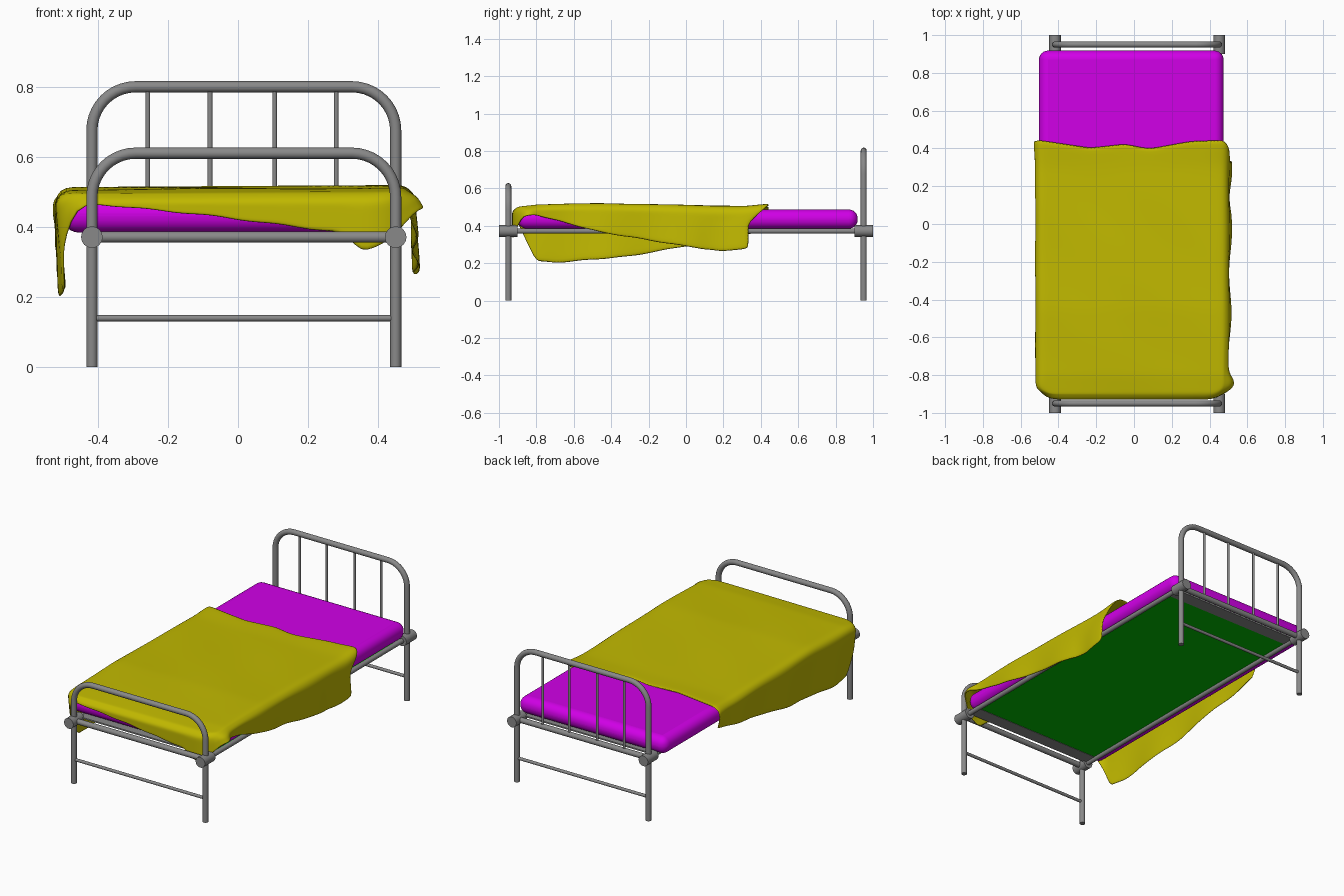
import bpy, bmesh, math
from math import sin, cos, pi, exp
from mathutils import Vector

if "Cube" in bpy.data.objects:
    bpy.data.objects.remove(bpy.data.objects["Cube"])


def material(name, r, g, b):
    m = bpy.data.materials.new(name)
    m.use_nodes = True
    m.diffuse_color = (r, g, b, 1)
    m.node_tree.nodes["Principled BSDF"].inputs["Base Color"].default_value = (r, g, b, 1)
    return m


GREY = material("grey metal", 0.25, 0.25, 0.25)
YELLOW = material("mustard cloth", 0.53, 0.48, 0)
MAGENTA = material("magenta cloth", 0.64, 0, 0.8)
GREEN = material("green base", 0, 0.52, 0)


def activate(ob):
    bpy.ops.object.select_all(action='DESELECT')
    ob.select_set(True)
    bpy.context.view_layer.objects.active = ob


def tube(name, points, radius):
    """Round metal tube along a path."""
    cu = bpy.data.curves.new(name, 'CURVE')
    cu.dimensions = '3D'
    cu.bevel_depth = radius
    cu.bevel_resolution = 6
    cu.use_fill_caps = True
    sp = cu.splines.new('POLY')
    sp.points.add(len(points) - 1)
    for p, co in zip(sp.points, points):
        p.co = (*co, 1)
    ob = bpy.data.objects.new(name, cu)
    bpy.context.collection.objects.link(ob)
    ob.data.materials.append(GREY)
    activate(ob)
    bpy.ops.object.convert(target='MESH')
    bpy.ops.object.shade_smooth_by_angle(angle=math.radians(40))


def box(name, lo, hi, mat):
    lo, hi = Vector(lo), Vector(hi)
    bm = bmesh.new()
    bmesh.ops.create_cube(bm, size=1)
    for v in bm.verts:
        v.co = [(a + b) / 2 + c * (b - a) for a, b, c in zip(lo, hi, v.co)]
    me = bpy.data.meshes.new(name)
    bm.to_mesh(me)
    bm.free()
    me.materials.append(mat)
    ob = bpy.data.objects.new(name, me)
    bpy.context.collection.objects.link(ob)
    return ob


# Frame: two arched ends with clamps and cross rails
LEFT, RIGHT, RAIL_Z, BEND = -0.418, 0.451, 0.372, 0.125


def arch(y, top):
    pts = [(LEFT, y, 0)]
    for cx, start in ((LEFT + BEND, pi), (RIGHT - BEND, pi / 2)):
        for i in range(11):
            a = start - i * pi / 20
            pts.append((cx + BEND * cos(a), y, top - BEND + BEND * sin(a)))
    return pts + [(RIGHT, y, 0)]


for end, y, top in (("foot", -0.95, 0.612), ("head", 0.95, 0.802)):
    tube(end + "_arch", arch(y, top), 0.016)
    tube(end + "_rail", [(LEFT, y, RAIL_Z), (RIGHT, y, RAIL_Z)], 0.016)
    tube(end + "_lower_rail", [(LEFT, y, 0.14), (RIGHT, y, 0.14)], 0.009)
    s = math.copysign(1, y)
    for side, x in (("right", LEFT), ("left", RIGHT)):
        tube(f"{end}_{side}_clamp", [(x, s * 0.9, RAIL_Z), (x, s, RAIL_Z)], 0.031)
    box(end + "_plate", (LEFT, min(s * 0.83, s * 0.91), 0.374),
        (RIGHT, max(s * 0.83, s * 0.91), 0.382), GREY)
for side, x in (("right", LEFT), ("left", RIGHT)):
    tube(side + "_side_rail", [(x, -0.95, RAIL_Z), (x, 0.95, RAIL_Z)], 0.014)
for i, x in enumerate((-0.258, -0.08, 0.105, 0.281)):
    tube(f"head_bar_{i + 1}", [(x, 0.95, RAIL_Z), (x, 0.95, 0.8)], 0.007)

# Base panel and mattress
box("base_panel", (LEFT, -0.83, 0.376), (RIGHT, 0.83, 0.384), GREEN)
mattress = box("mattress", (-0.503, -0.9, 0.385), (0.474, 0.918, 0.487), MAGENTA)
bevel = mattress.modifiers.new("rounding", 'BEVEL')
bevel.width = 0.048
bevel.segments = 6
activate(mattress)
bpy.ops.object.shade_smooth_by_angle(angle=math.radians(40))


# Blanket: a top sheet with a hanging skirt on three sides
def lerp(table, t):
    if t <= table[0][0]:
        return table[0][1]
    for (a, va), (b, vb) in zip(table, table[1:]):
        if t <= b:
            return va + (vb - va) * (t - a) / (b - a)
    return table[-1][1]


HEM_LEFT = [(-0.9, 0.44), (-0.81, 0.46), (-0.46, 0.365), (0.02, 0.285), (0.25, 0.262), (0.44, 0.275)]
HEM_RIGHT = [(-0.9, 0.42), (-0.86, 0.33), (-0.8, 0.21), (-0.7, 0.2), (-0.3, 0.235), (0, 0.29), (0.44, 0.37)]
HEM_FOOT = [(-0.48, 0.42), (-0.43, 0.468), (-0.1, 0.435), (0.23, 0.392), (0.3, 0.385),
            (0.36, 0.322), (0.42, 0.365), (0.47, 0.44)]
HEAD_EDGE = [(-0.5, 0.445), (-0.23, 0.405), (-0.05, 0.425), (0.08, 0.4), (0.3, 0.44), (0.47, 0.445)]
TOP_Z = [(-0.9, 0.495), (-0.8, 0.506), (-0.45, 0.514), (0.3, 0.499), (0.45, 0.504)]
X0, X1, Y0, CORNER, OUT = -0.493, 0.47, -0.897, 0.05, 0.028
NX, NY, NK = 26, 36, 9

bm = bmesh.new()
grid = []
for j in range(NY + 1):
    row = []
    for i in range(NX + 1):
        x = X0 + (X1 - X0) * i / NX
        y = Y0 + (lerp(HEAD_EDGE, x) - Y0) * (j / NY) ** 1.2
        d = max(0, CORNER - (y - Y0))
        shrink = CORNER - math.sqrt(CORNER ** 2 - min(d, CORNER) ** 2)
        mid, half = (X0 + X1) / 2, (X1 - X0) / 2
        x = mid + (x - mid) * (half - shrink) / half
        z = lerp(TOP_Z, y) + 0.006 * x + 0.002 * sin(9 * x + 5 * y) * sin(7 * y)
        z += 0.008 * exp(-((x - X1) ** 2 + (y - 0.44) ** 2) / 0.006)
        row.append(bm.verts.new((x, y, z)))
    grid.append(row)
for a, b in zip(grid, grid[1:]):
    for i in range(NX):
        bm.faces.new((a[i], a[i + 1], b[i + 1], b[i]))

# Border runs down the right side, across the foot and up the left side
border = [(grid[j][0], -1, 0) for j in range(NY, 0, -1)]
border += [(grid[0][i], (i == NX) - (i == 0), -1) for i in range(NX + 1)]
border += [(grid[j][NX], 1, 0) for j in range(1, NY + 1)]
columns = []
for n, (v, sx, sy) in enumerate(border):
    x, y, z = v.co
    hem = lerp(HEM_FOOT, x) if sy else lerp(HEM_LEFT if sx > 0 else HEM_RIGHT, y)
    hem += 0.002 * sin(n * 1.1)
    normal = Vector((sx, sy, 0)).normalized()
    column = [v]
    for k in range(1, NK + 1):
        t = (k / NK) ** 1.3
        down = t * (z - hem)
        out = OUT * sin(min(1, down / OUT) * pi / 2)
        if not sy:
            out += 0.008 * t * sin(14 * y + 2 * sx)
            if sx > 0:
                out += 0.03 * t * exp(-((y + 0.84) / 0.035) ** 2) + 0.05 * down
            else:
                out += 0.012 * sin(pi * t) * exp(-((y - 0.43) / 0.06) ** 2) - 0.06 * down
        p = Vector((x, y, z - down)) + normal * out
        if not sy:
            # The hanging edge draws back towards the foot
            draw = 0.11 * min(1, down / 0.1) if sx > 0 else 0.1 * down
            p.y -= draw * max(0, min(1, (y - 0.05) / 0.3))
        column.append(bm.verts.new(p))
    columns.append(column)
for a, b in zip(columns, columns[1:]):
    for k in range(NK):
        bm.faces.new((a[k + 1], b[k + 1], b[k], a[k]))

me = bpy.data.meshes.new("blanket")
bm.to_mesh(me)
bm.free()
me.materials.append(YELLOW)
blanket = bpy.data.objects.new("blanket", me)
bpy.context.collection.objects.link(blanket)
thick = blanket.modifiers.new("thickness", 'SOLIDIFY')
thick.thickness = 0.009
thick.offset = 0
smooth = blanket.modifiers.new("softness", 'SUBSURF')
smooth.levels = smooth.render_levels = 1
activate(blanket)
bpy.ops.object.shade_smooth()
